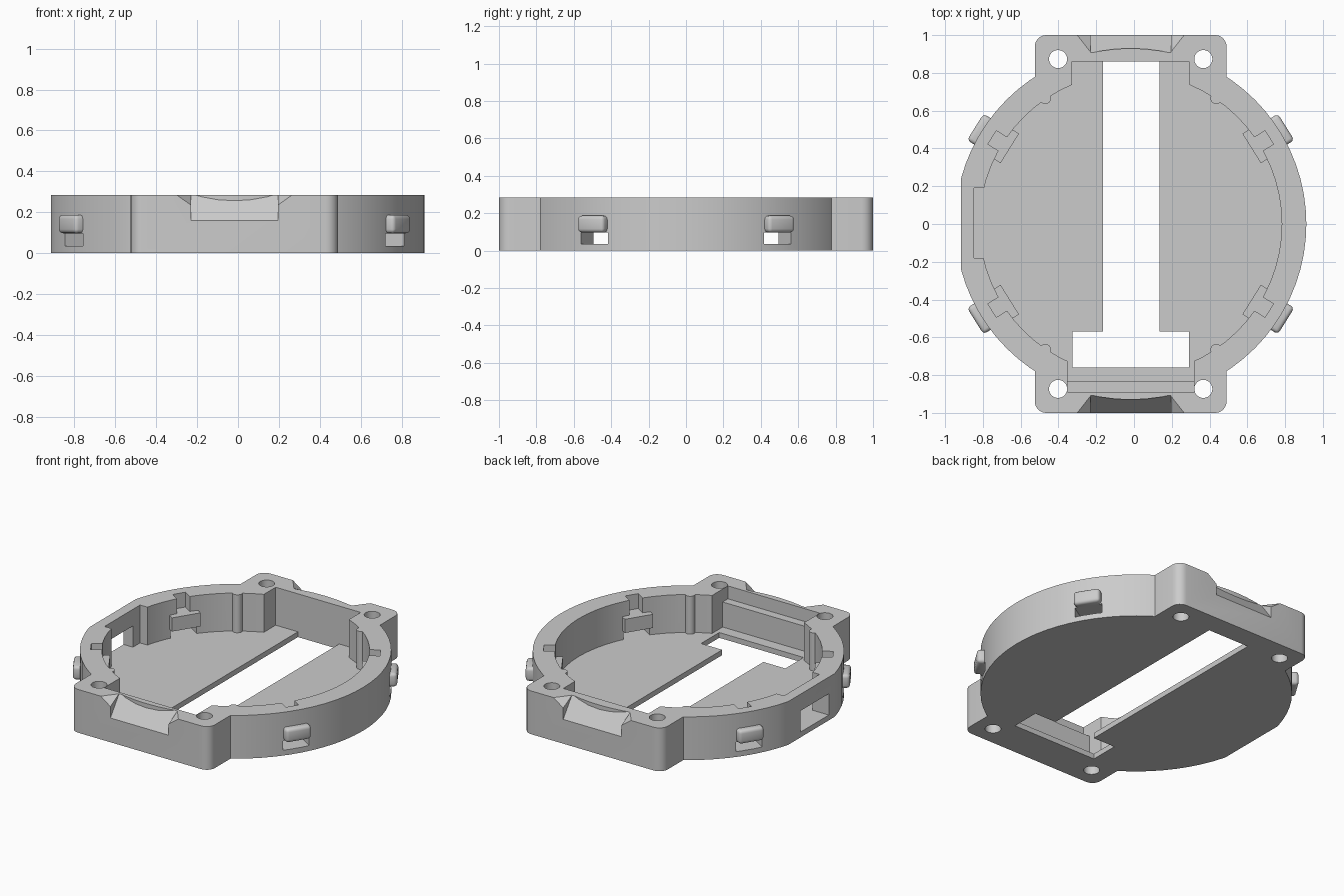
import bpy, bmesh, math
from mathutils import Vector

cube = bpy.data.objects.get("Cube")
if cube:
    bpy.data.objects.remove(cube)

CX, TOP, FLOOR = -0.0175, 0.285, 0.035

grey = bpy.data.materials.new("light_grey")
grey.use_nodes = True
color = (0.6, 0.6, 0.6, 1)
grey.diffuse_color = color
for node in grey.node_tree.nodes:
    if node.type == 'BSDF_PRINCIPLED':
        node.inputs["Base Color"].default_value = color


def hull(name, points):
    """Convex solid around the points, with flat areas merged."""
    bm = bmesh.new()
    for p in points:
        bm.verts.new(p)
    bmesh.ops.convex_hull(bm, input=bm.verts[:])
    bmesh.ops.dissolve_limit(bm, angle_limit=0.01, verts=bm.verts[:], edges=bm.edges[:])
    bmesh.ops.recalc_face_normals(bm, faces=bm.faces[:])
    mesh = bpy.data.meshes.new(name)
    bm.to_mesh(mesh)
    bm.free()
    mesh.materials.append(grey)
    ob = bpy.data.objects.new(name, mesh)
    bpy.context.collection.objects.link(ob)
    return ob


def prism(name, outline, z0, z1):
    return hull(name, [(x, y, z) for x, y in outline for z in (z0, z1)])


def rect(x0, x1, y0, y1):
    return [(x0, y0), (x1, y0), (x1, y1), (x0, y1)]


def circle(x, y, r, n):
    return [(x + r * math.cos(math.tau * i / n), y + r * math.sin(math.tau * i / n))
            for i in range(n)]


def radial(angle, r0, r1, half):
    """Rectangle aligned with a ray from the ring centre."""
    c, s = math.cos(angle), math.sin(angle)
    return [(CX + r * c - t * s, r * s + t * c)
            for r, t in ((r0, -half), (r1, -half), (r1, half), (r0, half))]


def apply(ob, mod):
    bpy.context.view_layer.objects.active = ob
    bpy.ops.object.modifier_apply(modifier=mod.name)


def combine(ob, other, operation='DIFFERENCE'):
    mod = ob.modifiers.new("combine", 'BOOLEAN')
    mod.operation, mod.solver, mod.object = operation, 'EXACT', other
    apply(ob, mod)
    bpy.data.objects.remove(other)


def smooth(ob):
    bpy.ops.object.select_all(action='DESELECT')
    ob.select_set(True)
    bpy.context.view_layer.objects.active = ob
    bpy.ops.object.shade_smooth_by_angle(angle=math.radians(30))


# Rounded block that forms the four mounting ears
corners = []
for sx in (-1, 1):
    for sy in (-1, 1):
        corners += circle(CX + sx * 0.4475, sy * 0.94, 0.06, 24)
body = prism("housing", corners, 0, TOP)

# Sloped finger recess with chamfered ends, front and back
for s in (-1, 1):
    combine(body, hull("recess", [(CX + x, s * y, z) for x in (-0.2125, 0.2125)
            for y, z in ((1, 0.16), (1.1, 0.16), (1.1, 0.35), (0.862, 0.35))]))
    for sx in (-1, 1):
        a = Vector((CX + sx * 0.283, s * 1.0, TOP))
        b = Vector((CX + sx * 0.2125, s * 1.0, 0.235))
        c = Vector((CX + sx * 0.2125, s * 0.91, TOP))
        inner = Vector((CX + sx * 0.15, s * 1.0, 0.235))
        up, out = Vector((0, 0, 0.1)), Vector((0, s * 0.1, 0))
        pts = [a, b, c, a + up, b + up, c + up, a + out, b + out, a + up + out,
               b + up + out, inner + out, inner + up + out]
        combine(body, hull("recess_end", pts))

# Round disc, flattened on one side
combine(body, prism("disc", circle(CX, 0, 0.93, 72), 0, TOP), 'UNION')
combine(body, prism("flat", rect(-1.2, -0.915, -0.5, 0.5), -0.1, 0.5))

# Cavity: round pocket, rectangular ends, side pocket, front ledge
cavity = prism("cavity", circle(CX, 0, 0.80, 64), FLOOR, 0.5)
for outline, z in ((rect(CX - 0.31, CX + 0.31, 0.3, 0.86), FLOOR),
                   (rect(CX - 0.335, CX + 0.335, -0.835, -0.3), FLOOR),
                   (rect(CX - 0.335, CX + 0.335, -0.89, -0.3), 0.2),
                   (rect(-0.847, -0.4, -0.18, 0.19), FLOOR)):
    combine(cavity, prism("pocket", outline, z, 0.5), 'UNION')
combine(body, cavity)

# Small round ribs on the inner wall
for sx in (-1, 1):
    for sy in (-1, 1):
        rib = prism("rib", circle(CX + sx * 0.452, sy * 0.665, 0.03, 16), 0.01, TOP)
        combine(body, rib, 'UNION')

# Floor slot, side window and screw holes
combine(body, prism("slot", rect(-0.165, 0.135, -0.6, 0.86), -0.1, 0.1))
combine(body, prism("wide_slot", rect(-0.325, 0.29, -0.76, -0.57), -0.1, 0.1))
combine(body, prism("window", rect(-1, -0.8, -0.18, 0.116), FLOOR, 0.175))
for sx in (-1, 1):
    for sy in (-1, 1):
        combine(body, prism("hole", circle(CX + sx * 0.3845, sy * 0.873, 0.048, 24), -0.1, 0.5))

# Four clips: opening and rim notch in the wall, inner bar and outer knob
for label, degrees in (("back_left", 32), ("back_right", 148),
                       ("front_right", 212), ("front_left", 328)):
    a = math.radians(degrees)
    combine(body, prism("opening", radial(a, 0.7, 1.0, 0.085), FLOOR, 0.097))
    combine(body, prism("notch", radial(a, 0.7, 0.865, 0.042), 0.187, 0.5))
    bar = prism("clip_bar_" + label, radial(a, 0.755, 0.805, 0.092), 0.097, 0.187)
    smooth(bar)
    knob = prism("clip_knob_" + label, radial(a, 0.89, 0.97, 0.082), 0.097, 0.187)
    bevel = knob.modifiers.new("round", 'BEVEL')
    bevel.width, bevel.segments = 0.02, 3
    apply(knob, bevel)
    smooth(knob)

smooth(body)
